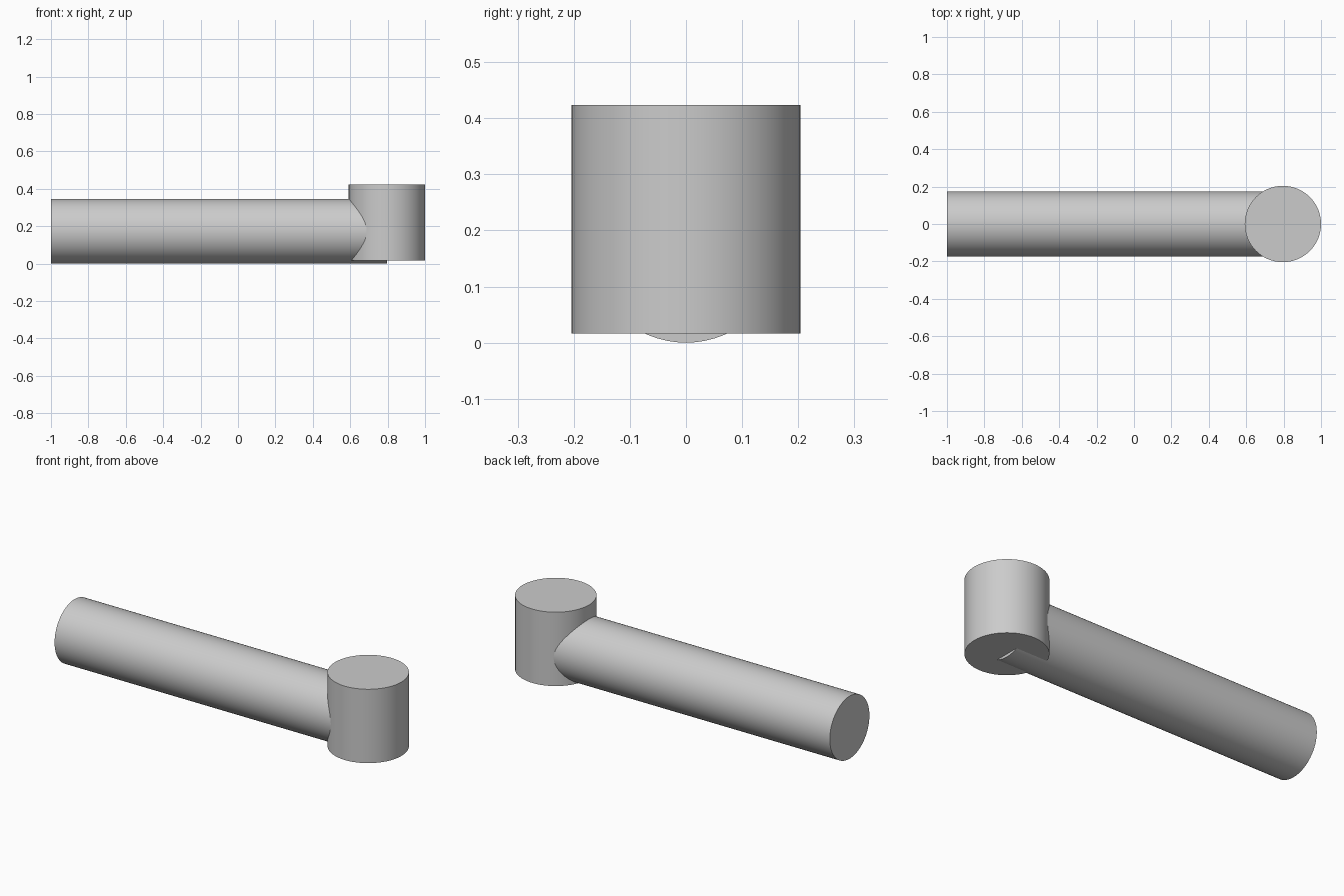
import bpy
from math import pi

# Remove the default cube
cube = bpy.data.objects.get("Cube")
if cube:
    bpy.data.objects.remove(cube, do_unlink=True)

# Single grey material
GREY = (0.6, 0.6, 0.6, 1.0)
grey = bpy.data.materials.new("plain grey")
grey.use_nodes = True
grey.diffuse_color = GREY
grey.node_tree.nodes["Principled BSDF"].inputs["Base Color"].default_value = GREY


def cylinder(name, radius, length, location, rotation=(0, 0, 0)):
    """Capped smooth cylinder with crisp rims."""
    bpy.ops.mesh.primitive_cylinder_add(
        vertices=64, radius=radius, depth=length, location=location, rotation=rotation)
    part = bpy.context.object
    part.name = name
    part.data.materials.append(grey)
    bpy.ops.object.shade_smooth_by_angle(angle=pi / 6)
    return part


HEAD_X = 0.796
BAR_RADIUS = 0.173

# Upright head at the left end
cylinder("upright_head", 0.204, 0.408, (HEAD_X, 0, 0.22))

# Horizontal bar, running from the right end to the axis of the head
cylinder("horizontal_bar", BAR_RADIUS, HEAD_X + 1,
         ((HEAD_X - 1) / 2, 0, BAR_RADIUS), (0, pi / 2, 0))
